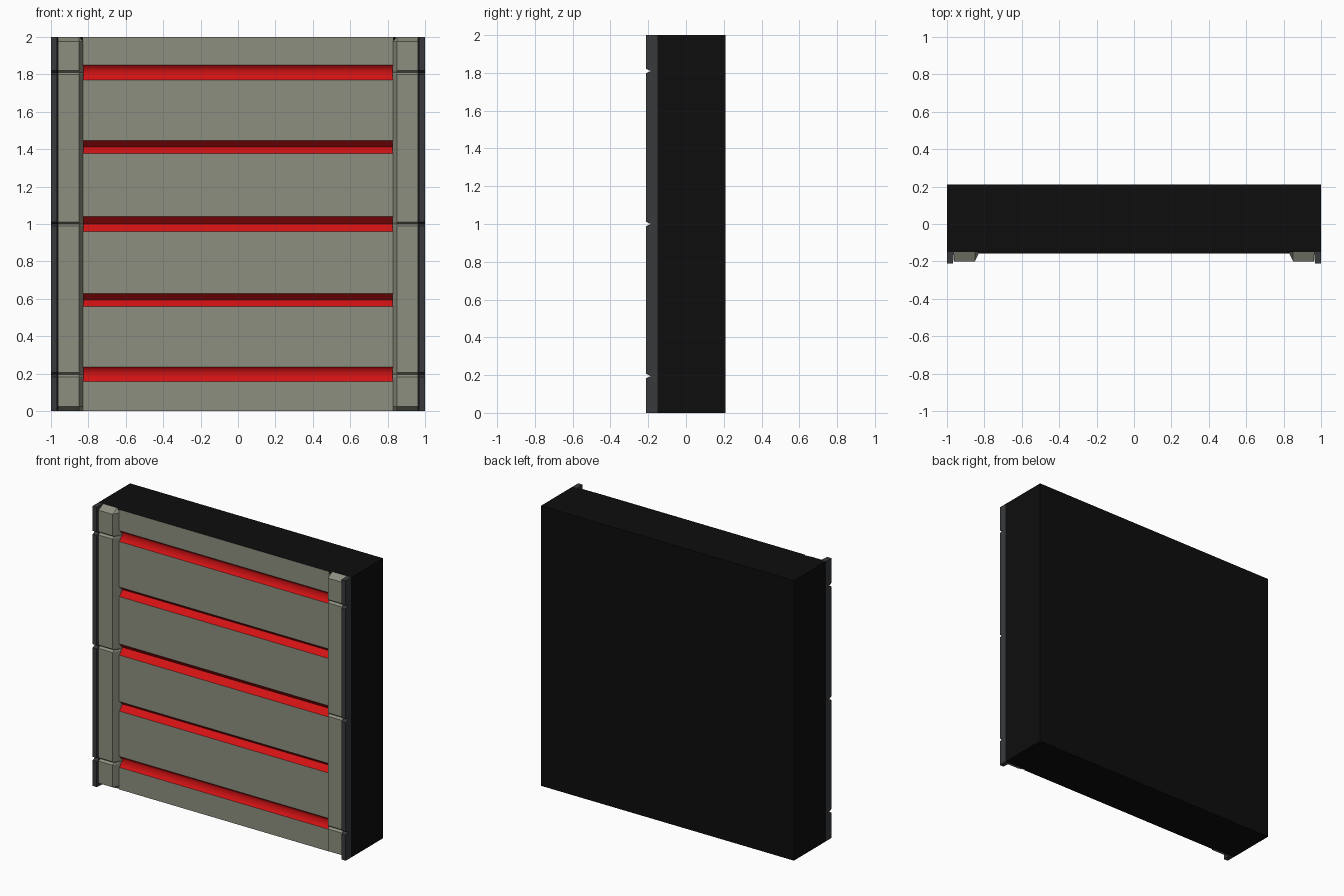
import bpy, bmesh

if "Cube" in bpy.data.objects:
    bpy.data.objects.remove(bpy.data.objects["Cube"])


def mat(name, rgb):
    m = bpy.data.materials.new(name)
    m.diffuse_color = (*rgb, 1)
    m.use_nodes = True
    m.node_tree.nodes["Principled BSDF"].inputs["Base Color"].default_value = m.diffuse_color
    return m


BLACK = mat("black", (0.004, 0.004, 0.004))
GREY = mat("warm_grey", (0.27, 0.275, 0.215))
RED = mat("red", (0.65, 0.006, 0.007))
DARK = mat("dark_grey", (0.04, 0.042, 0.046))


def loft(name, sections, mats, paint=None):
    """Stack closed xy outlines, each given as (z, points); paint(f, segment, level)."""
    bm = bmesh.new()
    rings = [[bm.verts.new((x, y, z)) for x, y in pts] for z, pts in sections]
    n = len(rings[0])
    for lv, (a, b) in enumerate(zip(rings, rings[1:])):
        for i in range(n):
            j = (i + 1) % n
            f = bm.faces.new((a[i], a[j], b[j], b[i]))
            if paint:
                paint(f, i, lv)
    bm.faces.new(rings[0][::-1])
    bm.faces.new(rings[-1])
    bmesh.ops.recalc_face_normals(bm, faces=bm.faces)
    me = bpy.data.meshes.new(name)
    bm.to_mesh(me)
    bm.free()
    for m in mats:
        me.materials.append(m)
    ob = bpy.data.objects.new(name, me)
    bpy.context.collection.objects.link(ob)
    return ob


# Wall body: black slab, grey panelled front, five red V grooves
FRONT, SIDE = -0.158, -0.15
levels = [(0, FRONT)]
for zc, h in ((0.197, 0.039), (0.594, 0.034), (1.0, 0.04), (1.412, 0.034), (1.81, 0.039)):
    levels += [(zc - h, FRONT), (zc, FRONT + 0.04), (zc + h, FRONT)]
levels.append((2, FRONT))


def body_outline(y):
    return [(-1, 0.21), (-1, SIDE), (-0.828, SIDE), (-0.828, y),
            (0.828, y), (0.828, SIDE), (1, SIDE), (1, 0.21)]


def paint_body(f, seg, lv):
    if seg == 3:
        groove = lv % 3 != 0
        f.material_index = 2 if groove else 1
        f.smooth = groove and lv // 3 in (0, 4)   # outer grooves are softly shaded
    elif seg in (2, 4):
        f.material_index = 1


loft("wall_body", [(z, body_outline(y)) for z, y in levels],
     [BLACK, GREY, RED], paint_body)

NOTCHES = (0.195, 1.0, 1.81)


def notched(front, bottom, ends):
    out = list(ends[0]) + []
    for zc in NOTCHES:
        out += [(zc - 0.012, front), (zc, bottom), (zc + 0.012, front)]
    return out + list(ends[1])


for s, side in ((-1, "left"), (1, "right")):
    # Bevelled grey post with sloping ends and V notches
    post = notched(-0.2, -0.185, ([(0, -0.151), (0.025, -0.2)], [(1.975, -0.2), (2, -0.151)]))
    loft(side + "_post",
         [(z, [(s * 0.825, -0.148), (s * 0.851, y), (s * 0.962, y), (s * 0.962, -0.148)])
          for z, y in post], [GREY])
    # Dark outer trim strip
    trim = notched(-0.212, -0.186, ([(0, -0.212)], [(2, -0.212)]))
    loft(side + "_trim",
         [(z, [(s * 0.962, -0.148), (s * 0.968, y), (s * 1.0, y), (s * 1.0, -0.15)])
          for z, y in trim], [DARK])
